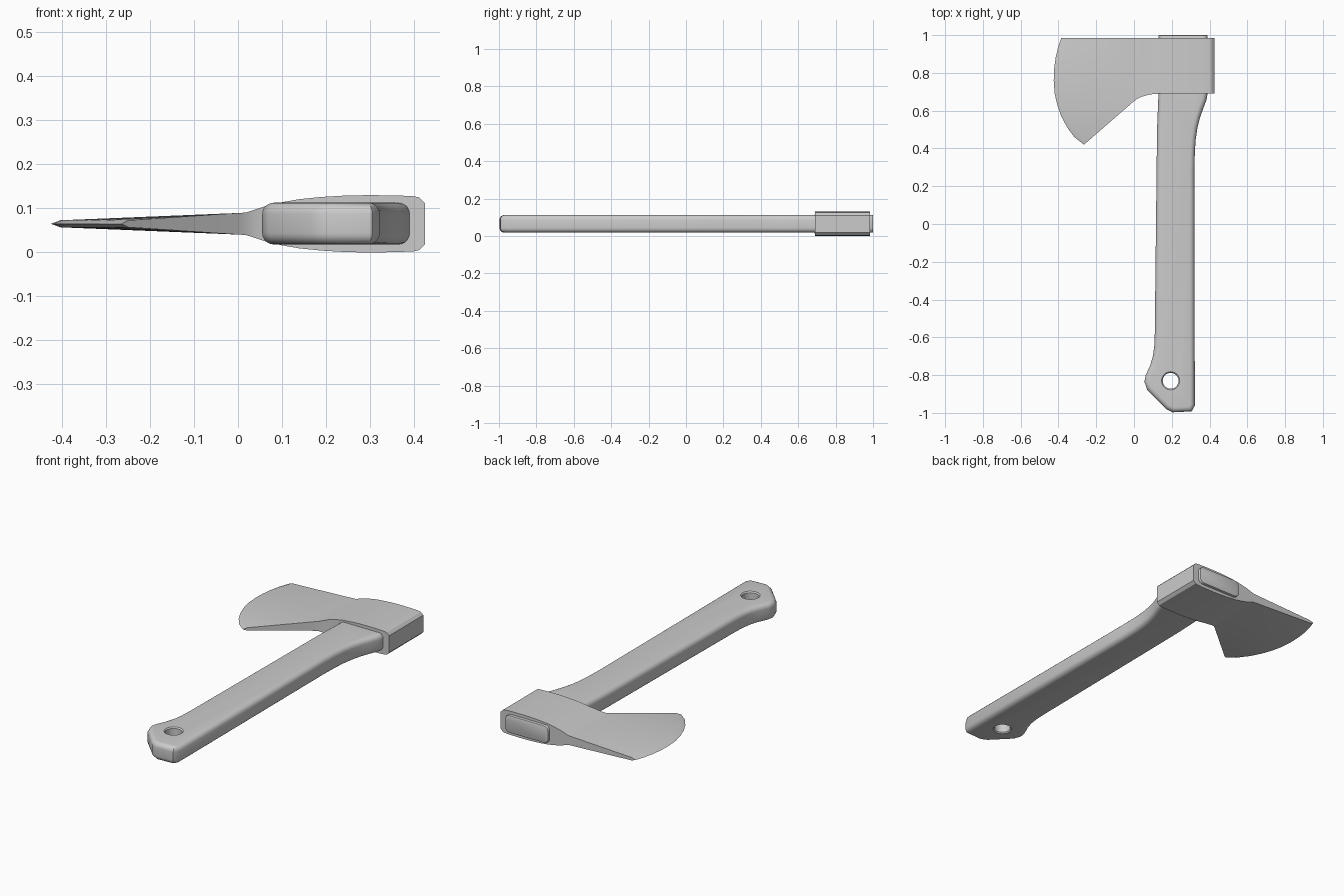
import bpy, bmesh, math
from mathutils import Vector

if "Cube" in bpy.data.objects:
    bpy.data.objects.remove(bpy.data.objects["Cube"])

ZC = 0.065  # mid plane of the whole axe


def finish(bm, name, angle=30):
    bmesh.ops.recalc_face_normals(bm, faces=bm.faces[:])
    me = bpy.data.meshes.new(name)
    bm.to_mesh(me)
    bm.free()
    ob = bpy.data.objects.new(name, me)
    bpy.context.collection.objects.link(ob)
    return ob


def smooth(ob, angle):
    bpy.ops.object.select_all(action='DESELECT')
    ob.select_set(True)
    bpy.context.view_layer.objects.active = ob
    bpy.ops.object.shade_smooth_by_angle(angle=math.radians(angle))


# Axe head: rows from the upper to the lower side, each row a closed section
edge = [(-.385, .985), (-.402, .935), (-.415, .88), (-.423, .82), (-.425, .76), (-.42, .69),
        (-.406, .63), (-.385, .57), (-.353, .51), (-.316, .46), (-.265, .42)]
# stations: x, half thickness, lower y
body = [(0, .0245, .65), (.018, .0255, .663), (.038, .032, .673), (.065, .041, .681),
        (.1, .049, .688), (.14, .056, .69), (.19, .061, .69), (.25, .0645, .69),
        (.3, .065, .69), (.36, .0645, .69), (.4, .0625, .69), (.411, .06, .69), (.425, .046, .69)]
bm = bmesh.new()
rows = []
for i, (ex, ey) in enumerate(edge):
    t = i / (len(edge) - 1)
    pts = [(x, .985 + (yl - .985) * t, h) for x, h, yl in body]
    e = Vector((ex, ey))
    n = Vector(pts[0][:2])
    p = e + (n - e).normalized() * .022
    pts = [(p.x, p.y, .008)] + pts
    up = [bm.verts.new((x, y, ZC + h)) for x, y, h in pts]
    low = [bm.verts.new((x, y, ZC - h)) for x, y, h in pts]
    tip = bm.verts.new((ex, ey, ZC))
    rows.append((up, low, tip))
for a, b in zip(rows, rows[1:]):
    la = [a[2]] + a[0] + a[1][::-1]
    lb = [b[2]] + b[0] + b[1][::-1]
    for k in range(len(la)):
        j = (k + 1) % len(la)
        bm.faces.new((la[k], la[j], lb[j], lb[k]))
for up, low, tip in (rows[0], rows[-1]):
    bm.faces.new((tip, up[0], low[0]))
    for k in range(len(up) - 1):
        bm.faces.new((up[k], up[k + 1], low[k + 1], low[k]))
smooth(finish(bm, "axe_head"), 25)

# Handle: rounded slab from its outline, trimmed flat at the top end
outline = [(.13, 1.1), (.39, 1.1), (.39, .69), (.383, .655), (.366, .61), (.35, .565), (.336, .51),
           (.327, .45), (.322, .38), (.32, .28), (.322, -.962), (.305, -.992), (.205, -.997),
           (.168, -.978), (.07, -.878), (.055, -.835), (.062, -.8), (.085, -.75), (.1, -.7),
           (.107, -.65), (.11, -.58), (.122, .5), (.13, .7)]
bm = bmesh.new()
base = bm.faces.new([bm.verts.new((x, y, .018)) for x, y in outline])
ext = bmesh.ops.extrude_face_region(bm, geom=[base])["geom"]
bmesh.ops.translate(bm, verts=[v for v in ext if isinstance(v, bmesh.types.BMVert)], vec=(0, 0, .095))
rim = [e for e in bm.edges if abs(e.verts[0].co.z - e.verts[1].co.z) < 1e-5]
bmesh.ops.recalc_face_normals(bm, faces=bm.faces[:])
bmesh.ops.bevel(bm, geom=rim, offset=.026, segments=5, profile=.5, affect='EDGES', clamp_overlap=False)
bmesh.ops.bisect_plane(bm, geom=bm.verts[:] + bm.edges[:] + bm.faces[:], plane_co=(0, 1, 0),
                       plane_no=(0, 1, 0), clear_outer=True)
cut = [e for e in bm.edges if e.is_boundary]
bmesh.ops.holes_fill(bm, edges=cut, sides=0)
cut = [e for e in bm.edges if all(abs(v.co.y - 1) < 1e-4 for v in e.verts)]
bmesh.ops.bevel(bm, geom=cut, offset=.005, segments=2, profile=.5, affect='EDGES')
handle = finish(bm, "handle")

# Hanging hole with chamfered rims
bm = bmesh.new()
N = 32
rings = []
for z, r in [(-.01, .076), (.024, .042), (.107, .042), (.141, .076)]:
    rings.append([bm.verts.new((.194 + r * math.cos(math.tau * k / N),
                                -.83 + r * math.sin(math.tau * k / N), z)) for k in range(N)])
for a, b in zip(rings, rings[1:]):
    for k in range(N):
        j = (k + 1) % N
        bm.faces.new((a[k], a[j], b[j], b[k]))
bm.faces.new(rings[0])
bm.faces.new(rings[-1])
cutter = finish(bm, "hole_cutter")
cutter.hide_render = True
mod = handle.modifiers.new("hole", 'BOOLEAN')
mod.operation = 'DIFFERENCE'
mod.solver = 'EXACT'
mod.object = cutter
bpy.context.view_layer.objects.active = handle
bpy.ops.object.modifier_apply(modifier="hole")
bpy.data.objects.remove(cutter)
smooth(handle, 35)
